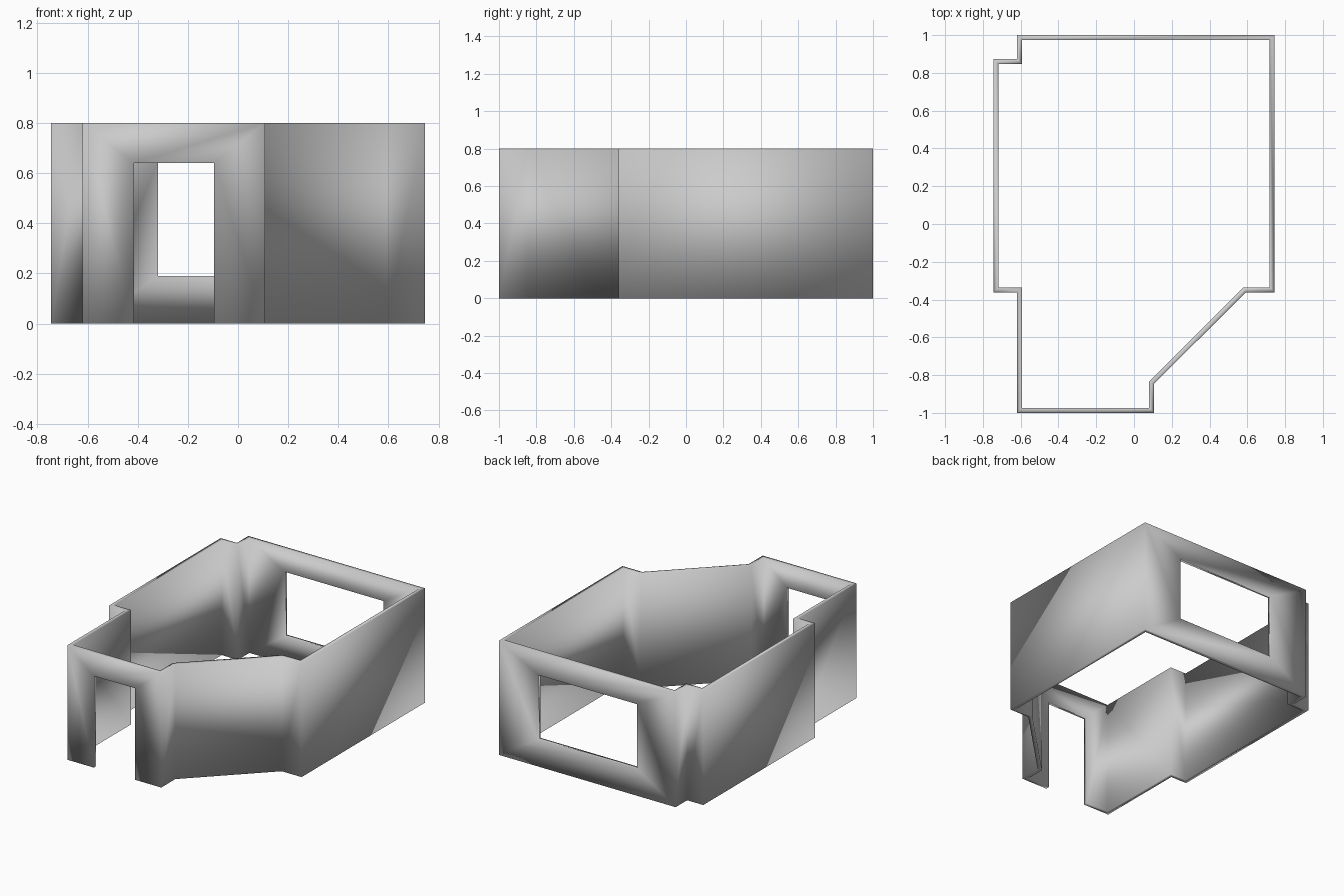
import bpy, bmesh

if "Cube" in bpy.data.objects:
    bpy.data.objects.remove(bpy.data.objects["Cube"])

HEIGHT, THICK = 0.80, 0.027

# Outer floor-plan outline, counter-clockwise from the front left corner
PLAN = [(-0.62, -1.0), (0.107, -1.0), (0.107, -0.845), (0.592, -0.362),
        (0.745, -0.362), (0.745, 1.0), (-0.62, 1.0), (-0.62, 0.873),
        (-0.745, 0.873), (-0.745, -0.362), (-0.62, -0.362)]

# Openings by wall index: x at start side, x at end side, bottom z, top z
OPENINGS = {0: (-0.415, -0.095, 0.0, 0.64),    # front doorway
            5: (0.445, -0.32, 0.19, 0.64)}     # back window

bm = bmesh.new()


def face(*points):
    bm.faces.new([bm.verts.new(p) for p in points])


def rect(a, b, low, high):
    return [(*a, low), (*b, low), (*b, high), (*a, high)]


# Wall skin: plain quads, or a mitred frame around an opening
for i, a in enumerate(PLAN):
    b = PLAN[(i + 1) % len(PLAN)]
    outer = rect(a, b, 0, HEIGHT)
    if i not in OPENINGS:
        face(*outer)
        continue
    x0, x1, low, high = OPENINGS[i]
    inner = rect((x0, a[1]), (x1, a[1]), low, high)
    for k in range(4):
        if k == 0 and low == 0:
            continue                            # doorway has no sill
        n = (k + 1) % 4
        face(outer[k], outer[n], inner[n], inner[k])

bmesh.ops.remove_doubles(bm, verts=bm.verts, dist=0.0001)
for f in bm.faces:
    f.smooth = True

mesh = bpy.data.meshes.new("room_walls")
bm.to_mesh(mesh)
bm.free()
walls = bpy.data.objects.new("room_walls", mesh)
bpy.context.collection.objects.link(walls)

# Wall thickness, grown inward
solid = walls.modifiers.new("wall_thickness", 'SOLIDIFY')
solid.thickness = THICK
solid.offset = -1
solid.use_even_offset = True
solid.use_quality_normals = True
